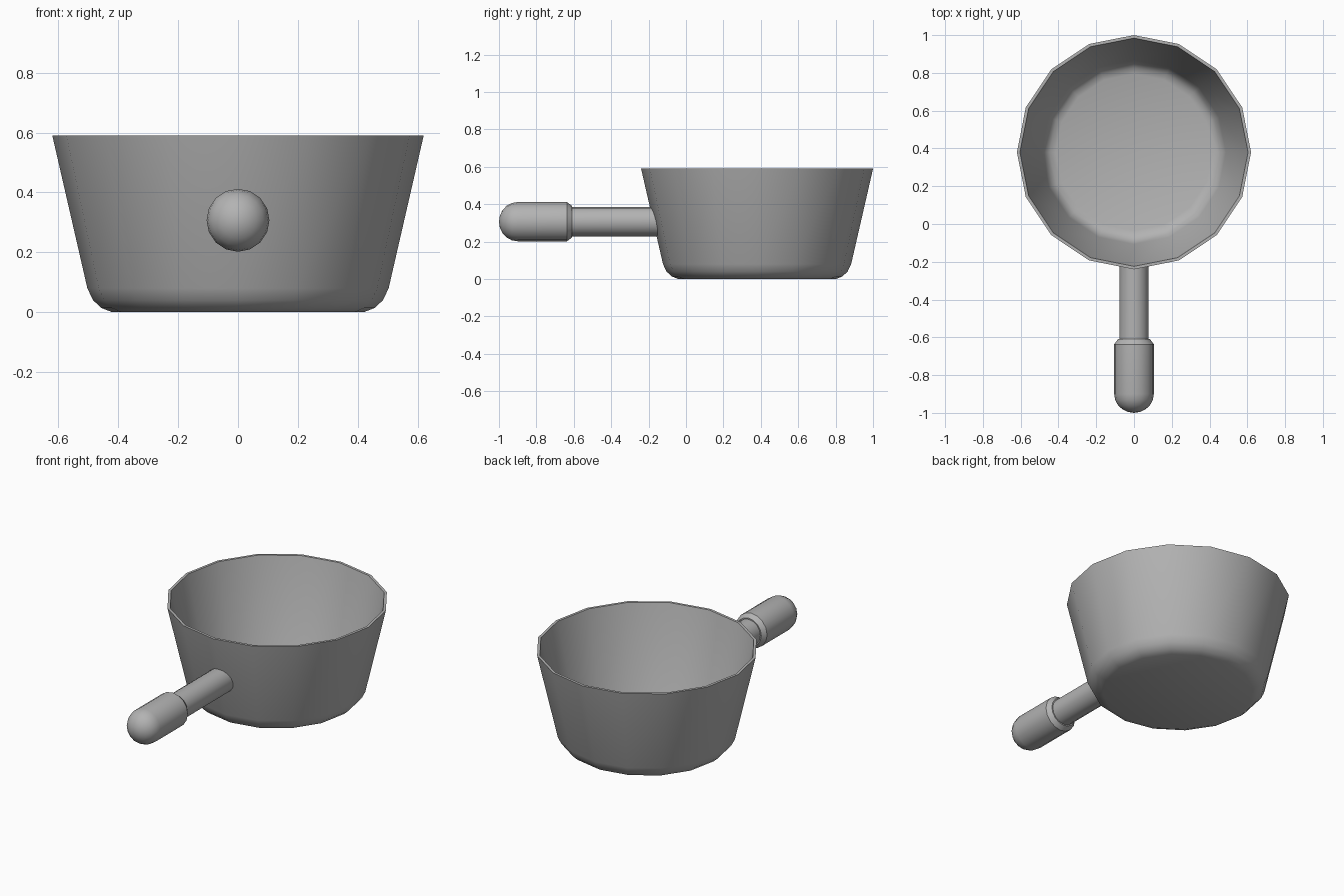
import bpy, bmesh, math
from mathutils import Vector

if "Cube" in bpy.data.objects:
    bpy.data.objects.remove(bpy.data.objects["Cube"], do_unlink=True)

SIDES = 16
BOWL_Y, HANDLE_Z = 0.38, 0.307

grey = bpy.data.materials.new("metal grey")
grey.use_nodes = True
grey.diffuse_color = (0.45, 0.45, 0.45, 1)
grey.node_tree.nodes["Principled BSDF"].inputs["Base Color"].default_value = grey.diffuse_color


def lathe(name, profile, place, sharp=35):
    """Revolve (radius, distance) points; place maps (u, v, distance) to 3D."""
    bm = bmesh.new()
    rings = []
    for r, d in profile:
        count = SIDES if r > 0 else 1
        angles = [2 * math.pi * i / SIDES for i in range(count)]
        rings.append([bm.verts.new(place(r * math.cos(a), r * math.sin(a), d)) for a in angles])
    for a, b in zip(rings, rings[1:]):
        for i in range(SIDES):
            j = (i + 1) % SIDES
            corners = [a[i % len(a)], a[j % len(a)], b[j % len(b)], b[i % len(b)]]
            bm.faces.new(list(dict.fromkeys(corners)))
    bmesh.ops.recalc_face_normals(bm, faces=bm.faces)
    mesh = bpy.data.meshes.new(name)
    bm.to_mesh(mesh)
    bm.free()
    mesh.materials.append(grey)
    obj = bpy.data.objects.new(name, mesh)
    bpy.context.collection.objects.link(obj)
    bpy.ops.object.select_all(action="DESELECT")
    obj.select_set(True)
    bpy.context.view_layer.objects.active = obj
    bpy.ops.object.shade_smooth_by_angle(angle=math.radians(sharp))
    return obj


def upright(u, v, d):
    return Vector((u, BOWL_Y + v, d))


def along_handle(u, v, d):
    return Vector((u, d, HANDLE_Z + v))


# Pan bowl: outer shell, thin rim, inner shell
lathe("pan_bowl", [
    (0, 0), (0.42, 0), (0.456, 0.014), (0.484, 0.04), (0.503, 0.08),
    (0.62, 0.59), (0.604, 0.59),
    (0.487, 0.085), (0.47, 0.048), (0.447, 0.028), (0.415, 0.018), (0, 0.018),
], upright, sharp=45)

# Handle shaft: its inner end is trimmed to the slope of the bowl wall
WALL_END = 1


def shaft_place(u, v, d):
    if d == WALL_END:
        wall_radius = 0.503 + (HANDLE_Z + v - 0.08) * 0.117 / 0.51
        d = BOWL_Y - wall_radius + 0.2 * abs(u) + 0.006
    return along_handle(u, v, d)


lathe("handle_shaft", [(0, WALL_END), (0.078, WALL_END), (0.078, -0.63), (0, -0.63)], shaft_place)

# Grip: chamfered collar and rounded tip
tip = [(0.105 * math.cos(a), -0.9 - 0.1 * math.sin(a))
       for a in (math.radians(18 * k) for k in range(5))]
lathe("handle_grip", [(0, -0.61), (0.085, -0.61), (0.105, -0.637)] + tip + [(0, -1)], along_handle, sharp=32)
